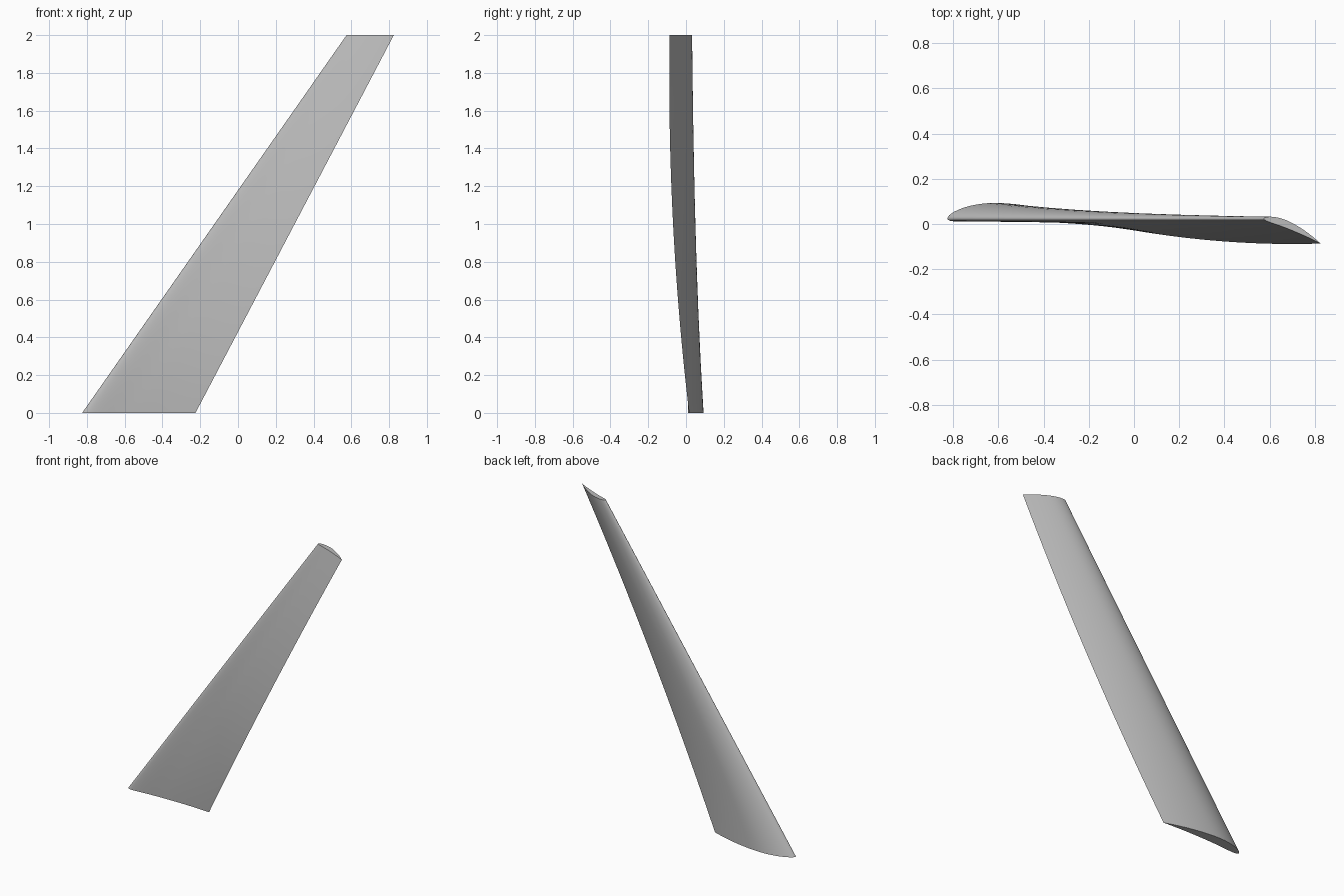
import bpy, math

cube = bpy.data.objects.get("Cube")
if cube:
    bpy.data.objects.remove(cube, do_unlink=True)

# One plain grey skin
grey = bpy.data.materials.new("wing_grey")
grey.use_nodes = True
colour = (0.5, 0.5, 0.5, 1)
grey.diffuse_color = colour
grey.node_tree.nodes["Principled BSDF"].inputs["Base Color"].default_value = colour

STATIONS, STEPS = 40, 28


def mix(a, b, t):
    return a + (b - a) * t


# Aerofoil as chord fractions: thickness plus camber, gathered at the nose
def thickness(u):
    return 0.6 * (0.2969 * math.sqrt(u) - 0.126 * u - 0.3516 * u**2
                  + 0.2843 * u**3 - 0.1036 * u**4)


def camber(u):
    p, m = 0.4, 0.06
    if u < p:
        return m * (2 * p * u - u * u) / p**2
    return m * (1 - 2 * p + 2 * p * u - u * u) / (1 - p)**2


us = [(1 - math.cos(math.pi * i / STEPS)) / 2 for i in range(STEPS + 1)]
upper = [(u, camber(u) + thickness(u)) for u in reversed(us)]
lower = [(u, camber(u) - thickness(u)) for u in us[1:-1]]
profile = upper + lower

# Sections from root to tip: straight taper and sweep, steady washout twist
verts, faces = [], []
n = len(profile)
for s in range(STATIONS + 1):
    t = s / STATIONS
    nose, width = mix(-0.825, 0.575, t), mix(0.6, 0.25, t)
    twist = math.radians(mix(0.8, 24, t))
    chord = width / math.cos(twist)
    for u, v in profile:
        x = u * math.cos(twist) + v * math.sin(twist)
        y = -u * math.sin(twist) + v * math.cos(twist)
        verts.append((nose + chord * x, 0.025 + chord * y, 2 * t))

for s in range(STATIONS):
    for i in range(n):
        a, b = s * n + i, s * n + (i + 1) % n
        faces.append((b, a, a + n, b + n))

# Flat root and tip caps
faces.append(tuple(range(n)))
faces.append(tuple(reversed(range(STATIONS * n, (STATIONS + 1) * n))))

mesh = bpy.data.meshes.new("wing")
mesh.from_pydata(verts, [], faces)
mesh.materials.append(grey)
wing = bpy.data.objects.new("wing", mesh)
bpy.context.collection.objects.link(wing)

# Consistent outward faces, smooth skin with sharp cap edges
bpy.context.view_layer.objects.active = wing
wing.select_set(True)
bpy.ops.object.mode_set(mode="EDIT")
bpy.ops.mesh.select_all(action="SELECT")
bpy.ops.mesh.normals_make_consistent(inside=False)
bpy.ops.object.mode_set(mode="OBJECT")
bpy.ops.object.shade_smooth_by_angle(angle=math.radians(40))
